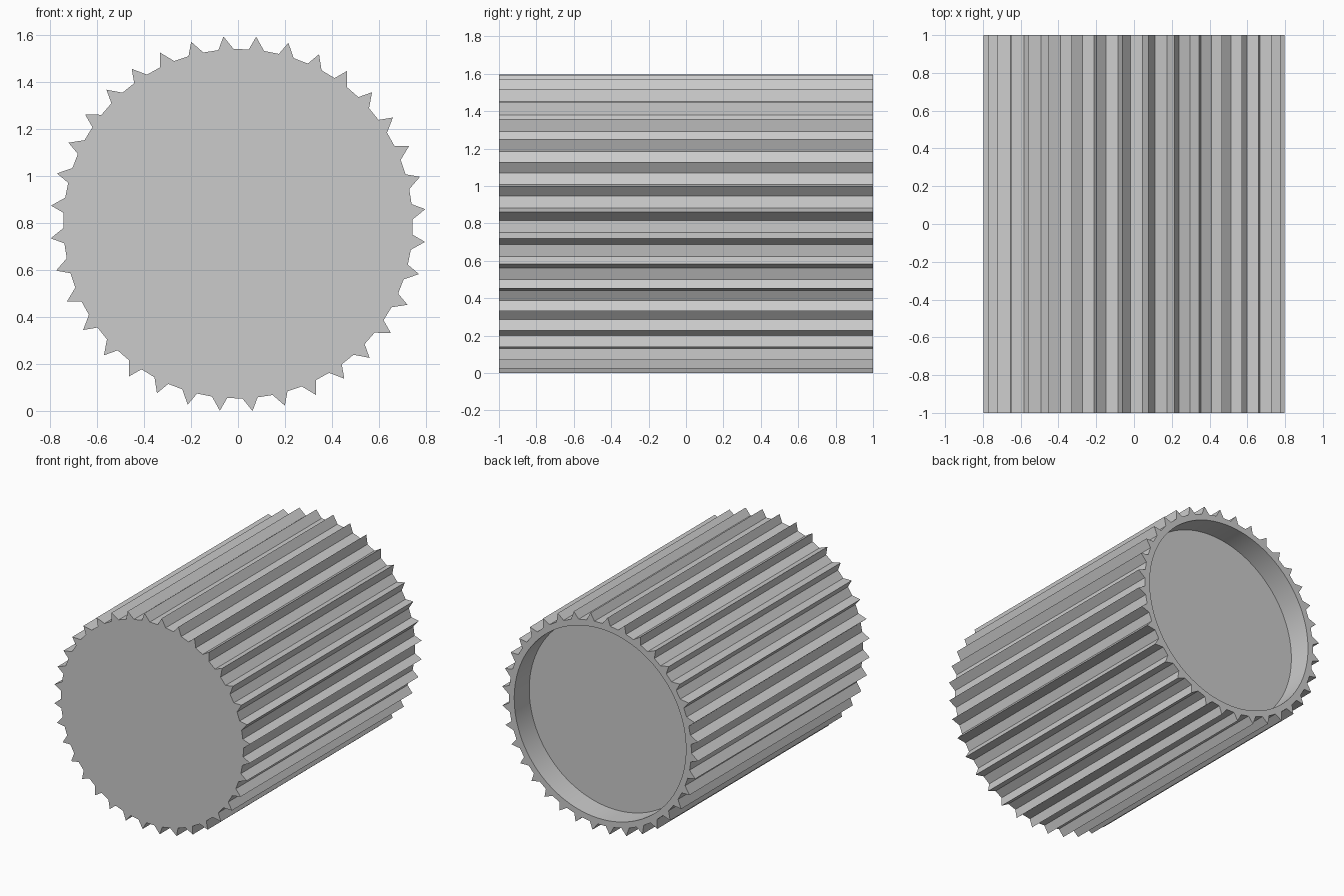
import bpy
import bmesh
from math import cos, sin, radians

cube = bpy.data.objects.get("Cube")
if cube:
    bpy.data.objects.remove(cube)

TEETH = 36
ROOT_R, TIP_R, BORE_R = 0.744, 0.80, 0.70
HALF_LENGTH, RECESS = 1.0, 0.175
CENTRE_Z = 0.7976
PITCH = 360 / TEETH

# One leaning tooth: root, tip, root as (angle, radius)
TOOTH = [(1.42, ROOT_R), (4.45, TIP_R), (6.45, ROOT_R)]
toothed = [(k * PITCH + a, r) for k in range(TEETH) for a, r in TOOTH]
count = len(toothed)
bore = [(TOOTH[0][0] + i * 360 / count, BORE_R) for i in range(count)]

bm = bmesh.new()


def ring(profile, y):
    return [bm.verts.new((r * cos(radians(a)), y, CENTRE_Z + r * sin(radians(a))))
            for a, r in profile]


def skin(first, second):
    for i in range(count):
        j = (i + 1) % count
        bm.faces.new((first[i], first[j], second[j], second[i]))


# Closed front, toothed barrel, back rim, recess wall and recess floor
rings = [ring(toothed, -HALF_LENGTH), ring(toothed, HALF_LENGTH),
         ring(bore, HALF_LENGTH), ring(bore, HALF_LENGTH - RECESS)]
for first, second in zip(rings, rings[1:]):
    skin(first, second)
bm.faces.new(rings[0])
bm.faces.new(rings[-1])
bmesh.ops.recalc_face_normals(bm, faces=bm.faces[:])

mesh = bpy.data.meshes.new("ridged_cap")
bm.to_mesh(mesh)
bm.free()
cap = bpy.data.objects.new("ridged_cap", mesh)
bpy.context.collection.objects.link(cap)

# Plain grey
GREY = (0.6, 0.6, 0.6, 1)
grey = bpy.data.materials.new("light_grey")
grey.use_nodes = True
grey.diffuse_color = GREY
grey.node_tree.nodes["Principled BSDF"].inputs["Base Color"].default_value = GREY
mesh.materials.append(grey)

# Smooth recess wall, crisp teeth
bpy.ops.object.select_all(action='DESELECT')
cap.select_set(True)
bpy.context.view_layer.objects.active = cap
bpy.ops.object.shade_smooth_by_angle(angle=radians(20))
